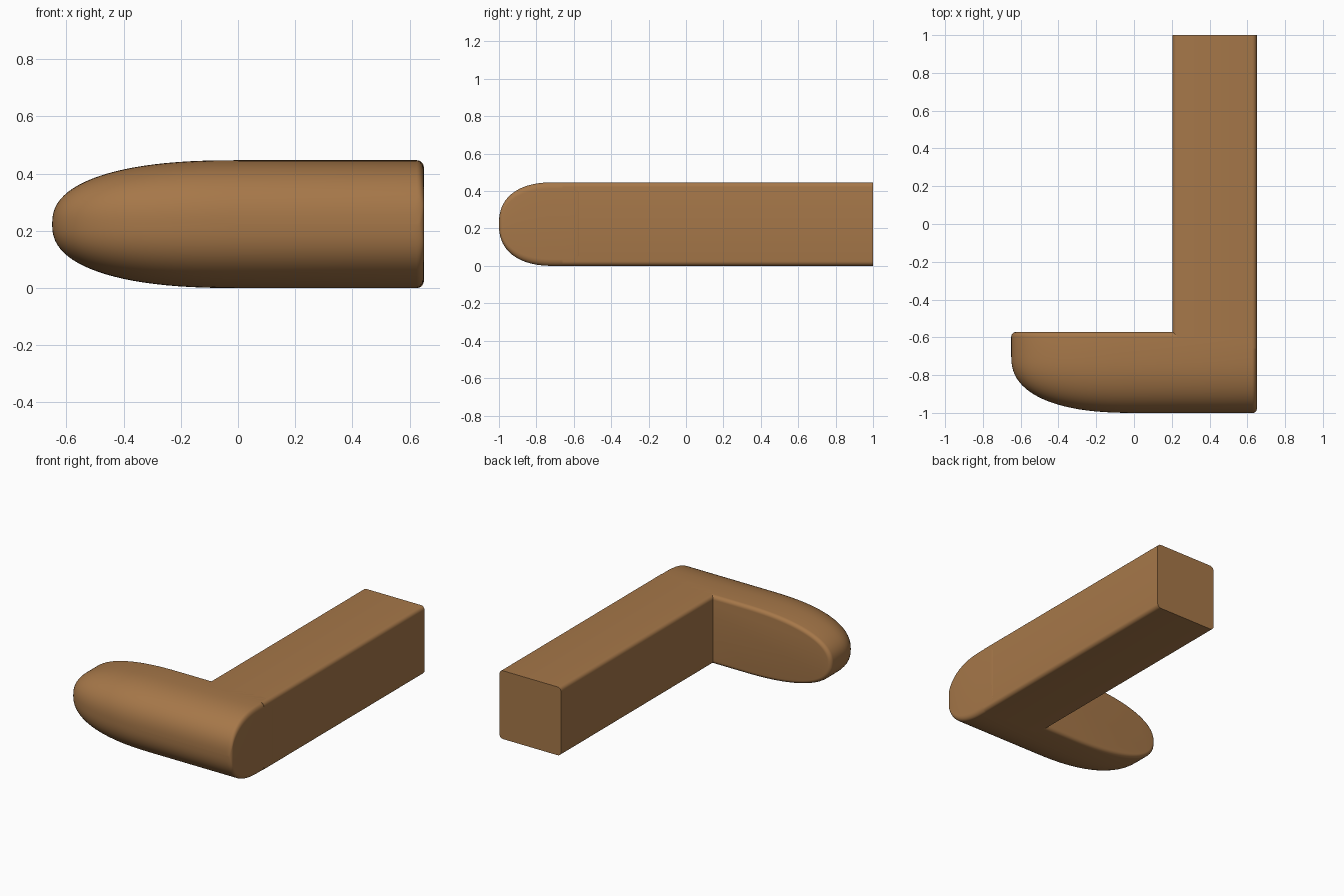
import bpy, bmesh, math

if "Cube" in bpy.data.objects:
    bpy.data.objects.remove(bpy.data.objects["Cube"])

N = 2.4                       # roundness of the toe
HALF_X, MID_Z = 0.65, 0.2235  # half width and half height
Y_FRONT, Y_NOSE, Y_BACK = -1.0, -0.7, -0.572
R = 0.025                     # small edge radius

wood = bpy.data.materials.new("warm brown")
wood.diffuse_color = (0.38, 0.185, 0.066, 1)
wood.use_nodes = True
wood.node_tree.nodes["Principled BSDF"].inputs["Base Color"].default_value = wood.diffuse_color


def sup(a):
    """Point on a unit superellipse quarter."""
    return (max(0.0, math.cos(a)) ** (2 / N), max(0.0, math.sin(a)) ** (2 / N))


def loft(name, sections):
    """Skin closed rings of equal length and cap both ends."""
    bm = bmesh.new()
    rings = [[bm.verts.new(p) for p in s] for s in sections]
    n = len(rings[0])
    for a, b in zip(rings, rings[1:]):
        for i in range(n):
            j = (i + 1) % n
            bm.faces.new((a[i], a[j], b[j], b[i]))
    bm.faces.new(rings[0])
    bm.faces.new(rings[-1])
    bmesh.ops.remove_doubles(bm, verts=bm.verts, dist=0.0002)
    bmesh.ops.dissolve_degenerate(bm, edges=bm.edges, dist=0.0001)
    bmesh.ops.recalc_face_normals(bm, faces=bm.faces)
    me = bpy.data.meshes.new(name)
    bm.to_mesh(me)
    bm.free()
    me.materials.append(wood)
    ob = bpy.data.objects.new(name, me)
    bpy.context.collection.objects.link(ob)
    bpy.ops.object.select_all(action='DESELECT')
    ob.select_set(True)
    bpy.context.view_layer.objects.active = ob
    bpy.ops.object.shade_smooth_by_angle(angle=math.radians(35))
    return ob


def toe_ring(y, s, inset=0.0, right_in=0.0):
    """Outline in x and z: rounded tip at the left, small corners at the right."""
    hz = max(MID_Z * s - inset, 0.0005)
    xl = max(HALF_X * s - inset, 0.0005)
    xr = HALF_X - right_in
    rz = min(0.035, hz)
    top = []
    for k in range(6):                       # small right corner
        a = math.pi / 2 * k / 5
        top.append((xr - R + R * math.cos(a), hz - rz + rz * math.sin(a)))
    for k in range(25):                      # rounded left tip
        c, d = sup(math.pi / 2 * (1 - k / 24))
        top.append((-xl * c, hz * d))
    bottom = [(x, -z) for x, z in reversed(top[:-1])]
    return [(x, y, MID_Z + z) for x, z in top + bottom]


# foot: swept from the front nose to the softened back face
rings = []
for k in range(25):
    s, p = sup(math.pi / 2 * (1 - k / 24))
    y = Y_NOSE + (Y_FRONT - Y_NOSE) * p
    u = max(0.0, 1 - (y - Y_FRONT) / 0.02)
    rings.append(toe_ring(y, s, 0, 0.02 * (1 - math.sqrt(max(0.0, 1 - u * u)))))
for k in range(7):
    a = math.pi / 2 * k / 6
    rings.append(toe_ring(Y_BACK - R + R * math.sin(a), 1, R * (1 - math.cos(a))))
loft("foot", rings)


# leg: long square bar with softened long edges and a flat cut end
def bar_ring(y, x0, x1, h):
    pts = []
    corners = [(x1, h, 0), (x0, h, 1), (x0, -h, 2), (x1, -h, 3)]
    for cx, cz, q in corners:
        sx, sz = (1 if cx == x1 else -1), (1 if cz > 0 else -1)
        for k in range(6):
            a = math.pi / 2 * (q + k / 5)
            pts.append((cx - sx * R + R * math.cos(a), y, MID_Z + cz - sz * R + R * math.sin(a)))
    return pts


loft("leg", [bar_ring(y, 0.205, HALF_X, MID_Z) for y in (-0.66, 1.0)])
